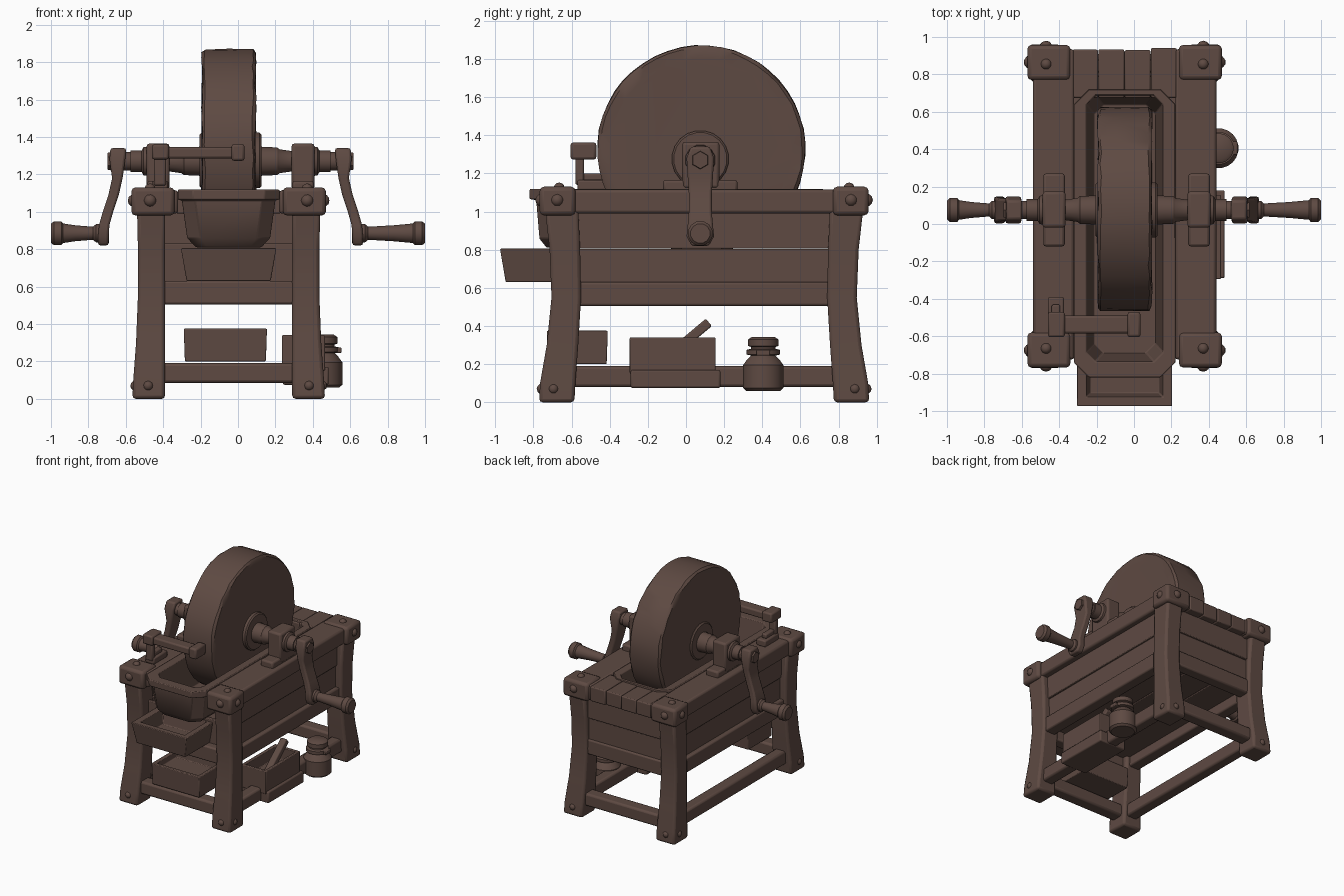
import bpy, bmesh, math, random
from mathutils import Vector, Matrix

if "Cube" in bpy.data.objects:
    bpy.data.objects.remove(bpy.data.objects["Cube"])

random.seed(4)
brown = bpy.data.materials.new("dark brown")
brown.diffuse_color = (0.112, 0.068, 0.055, 1)
brown.use_nodes = True
brown.node_tree.nodes["Principled BSDF"].inputs["Base Color"].default_value = brown.diffuse_color
CX, CY = -0.05, 0.095          # centre of the bench
AX, AY, AZ = -0.04, 0.075, 1.27  # centre of the axle


def finish(name, bm, bevel=0.0, segs=2):
    bmesh.ops.recalc_face_normals(bm, faces=bm.faces[:])
    me = bpy.data.meshes.new(name)
    bm.to_mesh(me)
    bm.free()
    me.materials.append(brown)
    ob = bpy.data.objects.new(name, me)
    bpy.context.collection.objects.link(ob)
    if bevel:
        m = ob.modifiers.new("bevel", 'BEVEL')
        m.width, m.segments, m.limit_method = bevel, segs, 'ANGLE'
        m.angle_limit = math.radians(35)
    return ob


def loft(name, rings, bevel=0.0, caps=True):
    """Skin a list of point rings into one closed body."""
    bm = bmesh.new()
    vs = [[bm.verts.new(p) for p in r] for r in rings]
    n = len(vs[0])
    for a, b in zip(vs, vs[1:]):
        for i in range(n):
            bm.faces.new((a[i], a[(i + 1) % n], b[(i + 1) % n], b[i]))
    if caps:
        bm.faces.new(vs[0])
        bm.faces.new(vs[-1])
    return finish(name, bm, bevel)


def box(name, x0, x1, y0, y1, z0, z1, bevel=0.012):
    rect = [(x0, y0), (x1, y0), (x1, y1), (x0, y1)]
    return loft(name, [[(x, y, z) for x, y in rect] for z in (z0, z1)], bevel)


def rect_ring(cx, half, y0, y1, z, c):
    """Rectangle with cut corners."""
    x0, x1 = cx - half, cx + half
    return [(x, y, z) for x, y in ((x0 + c, y0), (x1 - c, y0), (x1, y0 + c), (x1, y1 - c),
                                   (x1 - c, y1), (x0 + c, y1), (x0, y1 - c), (x0, y0 + c))]


def turned(name, profile, centre, axis, n=16, bevel=0.0):
    """Lathe a (position, radius) profile along x or z."""
    rings = []
    for t, r in profile:
        ring = []
        for i in range(n):
            a = 2 * math.pi * (i + 0.5) / n
            u, v = r * math.cos(a), r * math.sin(a)
            ring.append((t, centre[0] + u, centre[1] + v) if axis == 'x'
                        else (centre[0] + u, centre[1] + v, t))
        rings.append(ring)
    return loft(name, rings, bevel)


def open_box(name, x0, x1, y0, y1, z0, z1, wall, depth, taper=0.0):
    def r(i, z):
        return [(x0 + i, y0 + i, z), (x1 - i, y0 + i, z), (x1 - i, y1 - i, z), (x0 + i, y1 - i, z)]
    return loft(name, [r(taper, z0), r(0, z1), r(wall, z1), r(wall + taper * .7, z1 - depth)], 0.006)


def stud(name, p, r=0.035):
    bm = bmesh.new()
    bmesh.ops.create_icosphere(bm, subdivisions=2, radius=r, matrix=Matrix.Translation(p))
    finish(name, bm)


# four flared legs with corner caps and studs
for sx in (-1, 1):
    for sy in (-1, 1):
        tag = ("left" if sx < 0 else "right") + ("_front" if sy < 0 else "_back")
        rings = []
        for z, xo, xi, yo, yi in ((0, .515, .34, .865, .68), (.1, .51, .34, .86, .675),
                                  (.3, .495, .34, .825, .66), (.55, .485, .34, .80, .645),
                                  (.8, .485, .34, .81, .65), (1.02, .49, .34, .835, .66)):
            rings.append([(CX + sx * x, CY + sy * y, z)
                          for x, y in ((xi, yi), (xo, yi), (xo, yo), (xi, yo))])
        loft("leg_" + tag, rings, 0.018)
        xs = sorted((CX + sx * .29, CX + sx * .52))
        ys = sorted((CY + sy * .675, CY + sy * .862))
        box("corner_cap_" + tag, *xs, *ys, .98, 1.13, .022)
        stud("cap_side_stud_" + tag, (CX + sx * .505, CY + sy * .77, 1.06))
        stud("cap_end_stud_" + tag, (CX + sx * .42, CY + sy * .85, 1.06))
        stud("cap_top_stud_" + tag, (CX + sx * .42, CY + sy * .76, 1.122), .03)
        stud("foot_side_stud_" + tag, (CX + sx * .498, CY + sy * .79, .07), .028)
        stud("foot_end_stud_" + tag, (CX + sx * .43, CY + sy * .85, .07), .028)

# side planks, panels, aprons and stretchers
for sx, s in ((-1, "left"), (1, "right")):
    def xr(a, b):
        return sorted((CX + sx * a, CX + sx * b))
    box("top_plank_" + s, *xr(.27, .49), CY - .82, CY + .84, .99, 1.115, .016)
    box("side_board_upper_" + s, *xr(.385, .44), CY - .68, CY + .68, .805, 1.0, .006)
    box("side_board_lower_" + s, *xr(.38, .43), CY - .68, CY + .68, .62, .803, .006)
    box("side_apron_" + s, *xr(.37, .465), CY - .68, CY + .68, .505, .63)
    box("side_stretcher_" + s, *xr(.37, .465), CY - .70, CY + .70, .08, .19, .016)
for i in range(4):
    x0 = CX - .28 + i * .14
    box(f"back_top_plank_{i}", x0, x0 + .138, CY + .58, CY + .84 + random.uniform(-.006, .006),
        .99, 1.11 + random.uniform(-.006, .004), .008)
box("back_board_upper", CX - .36, CX + .36, CY + .72, CY + .78, .805, 1.0, .006)
box("back_board_lower", CX - .36, CX + .36, CY + .715, CY + .77, .62, .803, .006)
box("front_board", CX - .36, CX + .36, CY - .72, CY - .69, .62, .83, .006)
for sy, s in ((-1, "front"), (1, "back")):
    ys = sorted((CY + sy * .69, CY + sy * .785))
    box("end_apron_" + s, CX - .36, CX + .36, *ys, .505, .63)
    ys = sorted((CY + sy * .71, CY + sy * .815))
    box("end_stretcher_" + s, CX - .37, CX + .37, *ys, .085, .19, .016)
for i in range(3):
    x0 = CX - .39 + i * .26
    box(f"floor_board_{i}", x0, x0 + .256, CY - .70, CY + .72, .585, .625, .006)

# water tub with a lip, and the drip tray under its nose
loft("water_tub", [rect_ring(CX, .175, -.73, .62, .81, .06), rect_ring(CX, .222, -.77, .66, .86, .07),
                   rect_ring(CX, .25, -.785, .69, 1.06, .07), rect_ring(CX, .272, -.82, .72, 1.065, .08),
                   rect_ring(CX, .272, -.82, .72, 1.118, .08), rect_ring(CX, .205, -.735, .69, 1.118, .05),
                   rect_ring(CX, .165, -.69, .64, .86, .05)], .006)
open_box("drip_tray", -.305, .205, -.975, -.58, .63, .805, .05, .12, .03)

# grinding stone, worn a little on its rim
stone = turned("grinding_stone", [(-.192, .48), (-.192, .53), (-.178, .545), (-.05, .547), (.08, .545),
                                  (.094, .53), (.094, .48)], (.08, 1.325), 'x', 48)
for v in stone.data.vertices:
    if abs(v.co.x - CX) > .1:
        v.co.x += random.uniform(-.005, .005)
    k = 1 + random.uniform(-.006, .003)
    v.co.y = .08 + (v.co.y - .08) * k
    v.co.z = 1.325 + (v.co.z - 1.325) * k

# axle, hubs, bearings, cranks and grips on both sides
turned("axle", [(-.66, .05), (.58, .05)], (AY, AZ), 'x', 14)
for sx, s, end in ((-1, "left", .96), (1, "right", 1.04)):
    def at(p):
        return [(AX + sx * t, r) for t, r in p]
    turned("stone_hub_" + s, at([(.08, .15), (.155, .15), (.165, .14), (.165, .08)]), (AY, AZ + .005), 'x', 20)
    turned("axle_collar_" + s, at([(.15, .08), (.25, .075), (.262, .065), (.33, .055)]), (AY, AZ), 'x', 16)
    turned("axle_nut_" + s, at([(.42, .085), (.465, .078), (.475, .06), (.535, .06)]), (AY, AZ), 'x', 12)
    x0, x1 = sorted((AX + sx * .33, AX + sx * .445))
    box("bearing_base_" + s, x0, x1, -.12, .27, 1.10, 1.165, .014)
    box("bearing_block_" + s, x0 - .004, x1 + .004, -.02, .175, 1.12, 1.365, .016)
    # s-curved arm
    rings = []
    for x, z, hw in ((.60, 1.34, .05), (.605, 1.28, .072), (.605, 1.18, .066), (.625, 1.09, .06),
                     (.655, 1.0, .06), (.675, .93, .066), (.68, .87, .072), (.68, .82, .045)):
        t = .042 if z > 1.2 else .028
        rings.append([(AX + sx * (x + a * t), AY + b * hw, z)
                      for a, b in ((-1, -1), (1, -1), (1, 1), (-1, 1))])
    loft("crank_arm_" + s, rings, .012)
    turned("crank_bolt_" + s, at([(.63, .05), (.658, .045)]), (AY, AZ), 'x', 6)
    L = end - .70
    turned("crank_grip_" + s, at([(.65, .055), (.72, .05), (.735, .036), (.70 + L * .5, .044),
                                  (end - .065, .054), (end - .055, .066), (end - .015, .066),
                                  (end, .052)]), (AY, .885), 'x', 12)

# tool rest: base, post, cross bar and its end blocks
box("rest_base", -.46, -.375, -.57, -.39, 1.11, 1.165, .01)
box("rest_brace", -.44, -.395, -.56, -.43, 1.16, 1.2, .01)
box("rest_post", -.45, -.385, -.58, -.535, 1.14, 1.30, .01)
box("rest_head", -.46, -.37, -.605, -.47, 1.28, 1.36, .012)
box("rest_bar", -.40, .0, -.585, -.49, 1.285, 1.345, .012)
box("rest_end", -.035, .035, -.605, -.47, 1.272, 1.362, .014)

# front box resting on the stretcher
open_box("front_box", -.29, .155, -.73, -.41, .2, .375, .03, .05, .006)

# side toolbox with a slanted whetstone handle
open_box("side_toolbox", .235, .465, -.295, .155, .15, .34, .025, .1)
box("toolbox_foot", .24, .485, -.29, .18, .075, .17, .01)
stick = box("tool_handle", -.028, .028, -.025, .025, -.17, .13, .008)
stick.matrix_world = Matrix.Translation((.35, .02, .335)) @ Matrix.Rotation(math.radians(-50), 4, 'X')

# lidded jar with a small tab
turned("jar", [(.06, .09), (.075, .107), (.195, .107), (.225, .085), (.245, .065), (.25, .088), (.275, .088),
               (.28, .066), (.29, .066), (.295, .08), (.33, .08), (.343, .06)], (.452, .405), 'z', 20)
box("jar_tab", .50, .553, .37, .44, .245, .275, .006)

# smooth shading with sharp edges kept
bpy.context.view_layer.update()
for ob in bpy.data.objects:
    ob.select_set(ob.type == 'MESH')
bpy.context.view_layer.objects.active = stone
bpy.ops.object.shade_smooth_by_angle(angle=math.radians(35))
